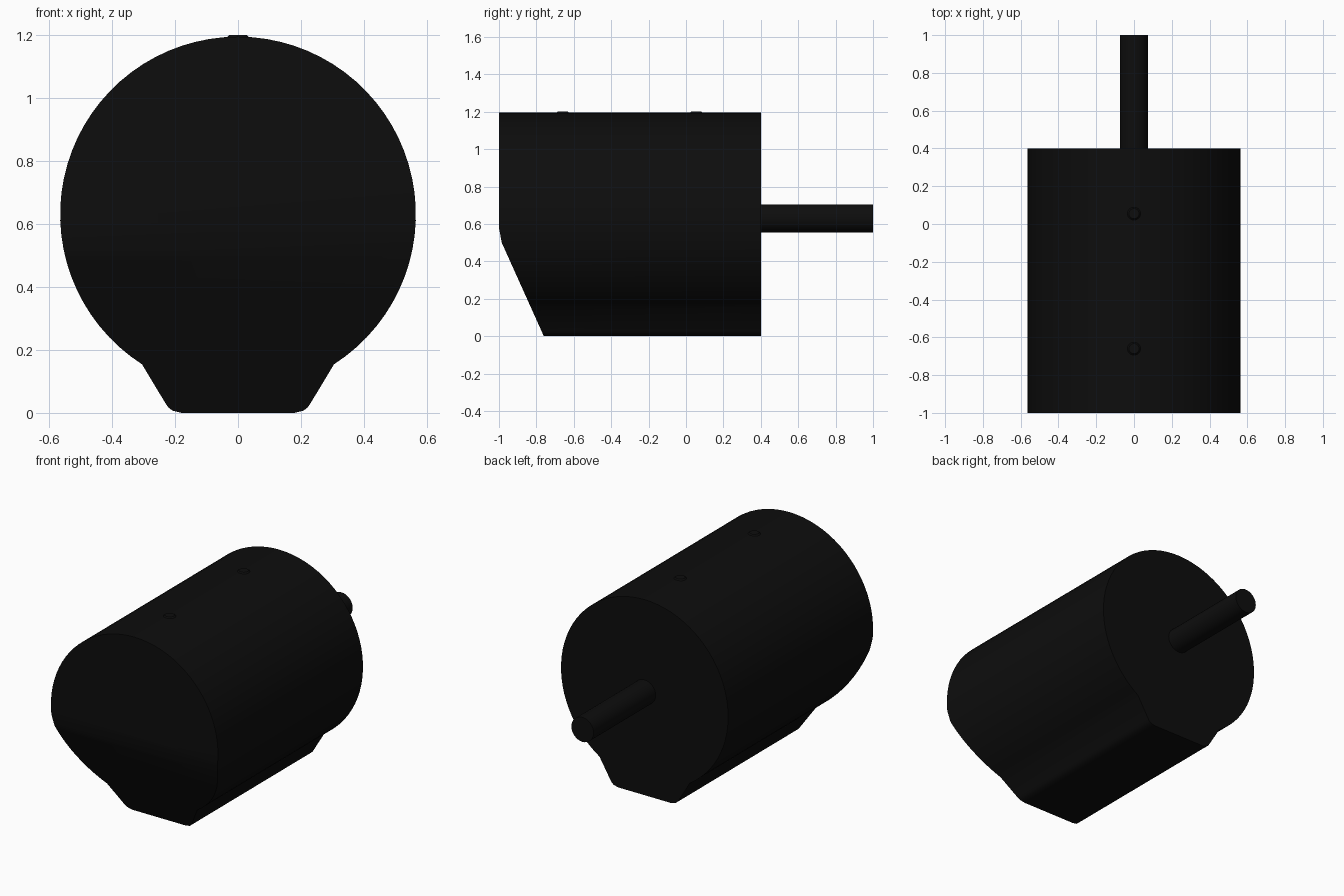
import bpy, bmesh, math
from mathutils import Vector

cube = bpy.data.objects.get("Cube")
if cube:
    bpy.data.objects.remove(cube, do_unlink=True)

# Single matte black finish
black = bpy.data.materials.new("matte_black")
black.use_nodes = True
COLOR = (0.004, 0.004, 0.004, 1)
black.diffuse_color = COLOR
black.node_tree.nodes["Principled BSDF"].inputs["Base Color"].default_value = COLOR

RADIUS, AXIS_Z = 0.565, 0.63
FRONT, BACK = -1.0, 0.4


def finish(obj):
    obj.data.materials.append(black)
    bpy.ops.object.select_all(action='DESELECT')
    obj.select_set(True)
    bpy.context.view_layer.objects.active = obj
    bpy.ops.object.shade_smooth_by_angle(angle=math.radians(25))


def body_profile():
    """Round housing outline running into a narrow flat foot with rounded corners."""
    neck = math.asin(0.305 / RADIUS)          # angle from straight down
    steps = 64
    points = []
    for i in range(steps + 1):
        a = neck + (2 * math.pi - 2 * neck) * i / steps
        points.append((RADIUS * math.sin(a), AXIS_Z - RADIUS * math.cos(a)))
    corner = [(-0.23, 0.03), (-0.222, 0.018), (-0.208, 0.007), (-0.18, 0)]
    return points + corner + [(-x, z) for x, z in reversed(corner)]


# Housing: extruded outline with the lower front sliced away
bm = bmesh.new()
face = bm.faces.new([bm.verts.new((x, FRONT, z)) for x, z in body_profile()])
extruded = bmesh.ops.extrude_face_region(bm, geom=[face])
moved = [g for g in extruded["geom"] if isinstance(g, bmesh.types.BMVert)]
bmesh.ops.translate(bm, verts=moved, vec=(0, BACK - FRONT, 0))
bmesh.ops.recalc_face_normals(bm, faces=bm.faces)
for (y1, z1), (y2, z2) in (((-1, 0.58), (-0.985, 0.5)), ((-0.985, 0.5), (-0.76, 0))):
    outward = Vector((0, z2 - z1, y1 - y2))
    cut = bmesh.ops.bisect_plane(bm, geom=bm.verts[:] + bm.edges[:] + bm.faces[:],
                                 plane_co=(0, y1, z1), plane_no=outward, clear_outer=True)
    rim = [g for g in cut["geom_cut"] if isinstance(g, bmesh.types.BMEdge)]
    bmesh.ops.holes_fill(bm, edges=rim, sides=0)
bmesh.ops.recalc_face_normals(bm, faces=bm.faces)
mesh = bpy.data.meshes.new("housing")
bm.to_mesh(mesh)
bm.free()
housing = bpy.data.objects.new("housing", mesh)
bpy.context.collection.objects.link(housing)
finish(housing)

# Rear rod
bpy.ops.mesh.primitive_cylinder_add(vertices=32, radius=0.075, depth=0.62,
                                    location=(0, 0.69, AXIS_Z),
                                    rotation=(math.pi / 2, 0, 0))
bpy.context.object.name = "rear_rod"
finish(bpy.context.object)

# Two low studs along the top
for name, y in (("front_stud", -0.66), ("rear_stud", 0.055)):
    bpy.ops.mesh.primitive_cone_add(vertices=24, radius1=0.04, radius2=0.027,
                                    depth=0.012, location=(0, y, 1.195))
    bpy.context.object.name = name
    finish(bpy.context.object)
